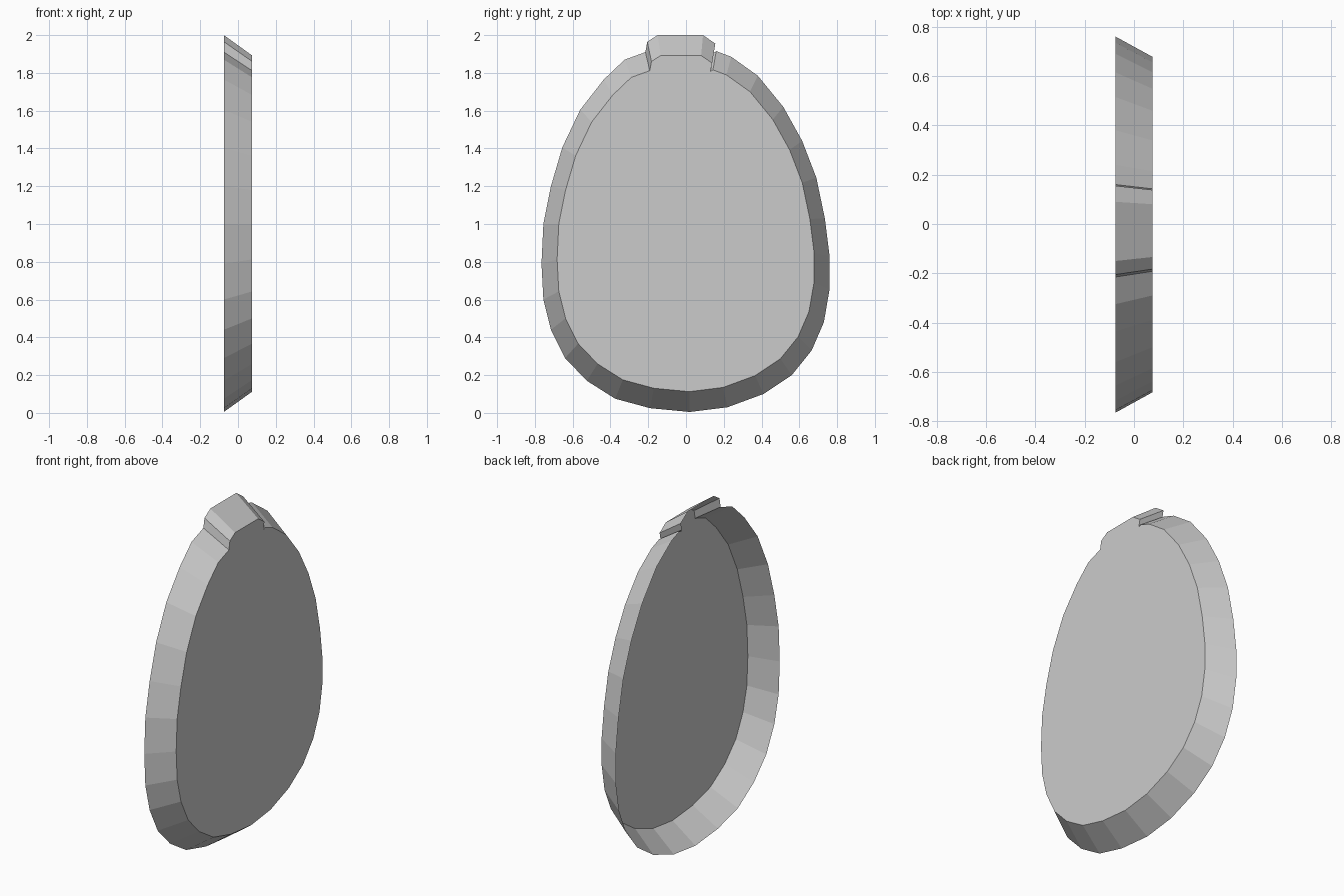
import bpy
import bmesh

# Remove the default object
default_cube = bpy.data.objects.get("Cube")
if default_cube:
    bpy.data.objects.remove(default_cube, do_unlink=True)

HALF_DEPTH = 0.075      # half of the shell thickness along x
TAPER = 0.892           # size of the closed face relative to the open rim
CENTRE_Z = 1.0          # height the taper shrinks towards

# Egg outline in hundredths (y, z), counter-clockwise seen from +x
right_side = [(2, .5), (22, 3), (41, 10), (56, 20), (66.5, 33), (73, 48),
              (76, 65.5), (76, 83), (73.5, 103), (69, 124.5), (61.5, 144),
              (51.5, 162), (38, 178.5), (24, 188.5), (16, 191.5)]
top_tab = [(14.5, 190.5), (15.5, 195.5), (9, 200), (-15, 200),
           (-20.5, 196.5), (-21.5, 191)]
left_side = [(-32.5, 187), (-43.5, 176.5), (-56, 160.5), (-65.5, 140.5),
             (-71.5, 120), (-75.5, 100), (-76.5, 79), (-75.5, 60),
             (-71.5, 44), (-64, 29), (-52.5, 17), (-37.5, 7.5), (-19, 2.5)]
outline = [(y / 100, z / 100) for y, z in right_side + top_tab + left_side]


def make_material(name, colour):
    """Plain flat colour for viewport and render."""
    material = bpy.data.materials.new(name)
    material.use_nodes = True
    material.diffuse_color = colour
    shader = material.node_tree.nodes["Principled BSDF"]
    shader.inputs["Base Color"].default_value = colour
    return material


def add_ring(mesh, x, scale):
    """Place the outline at depth x, scaled about the egg's centre."""
    return [mesh.verts.new((x, y * scale, CENTRE_Z + (z - CENTRE_Z) * scale))
            for y, z in outline]


# Open tapered shell: wide rim at -x, closed smaller face at +x
shell = bmesh.new()
rim = add_ring(shell, -HALF_DEPTH, 1.0)
face_edge = add_ring(shell, HALF_DEPTH, TAPER)
shell.faces.new(face_edge)
count = len(outline)
for i in range(count):
    j = (i + 1) % count
    shell.faces.new((rim[i], rim[j], face_edge[j], face_edge[i]))

mesh_data = bpy.data.meshes.new("egg_shell")
shell.to_mesh(mesh_data)
shell.free()
mesh_data.materials.append(make_material("light grey", (0.6, 0.6, 0.6, 1)))
egg_shell = bpy.data.objects.new("egg_shell", mesh_data)
bpy.context.collection.objects.link(egg_shell)
